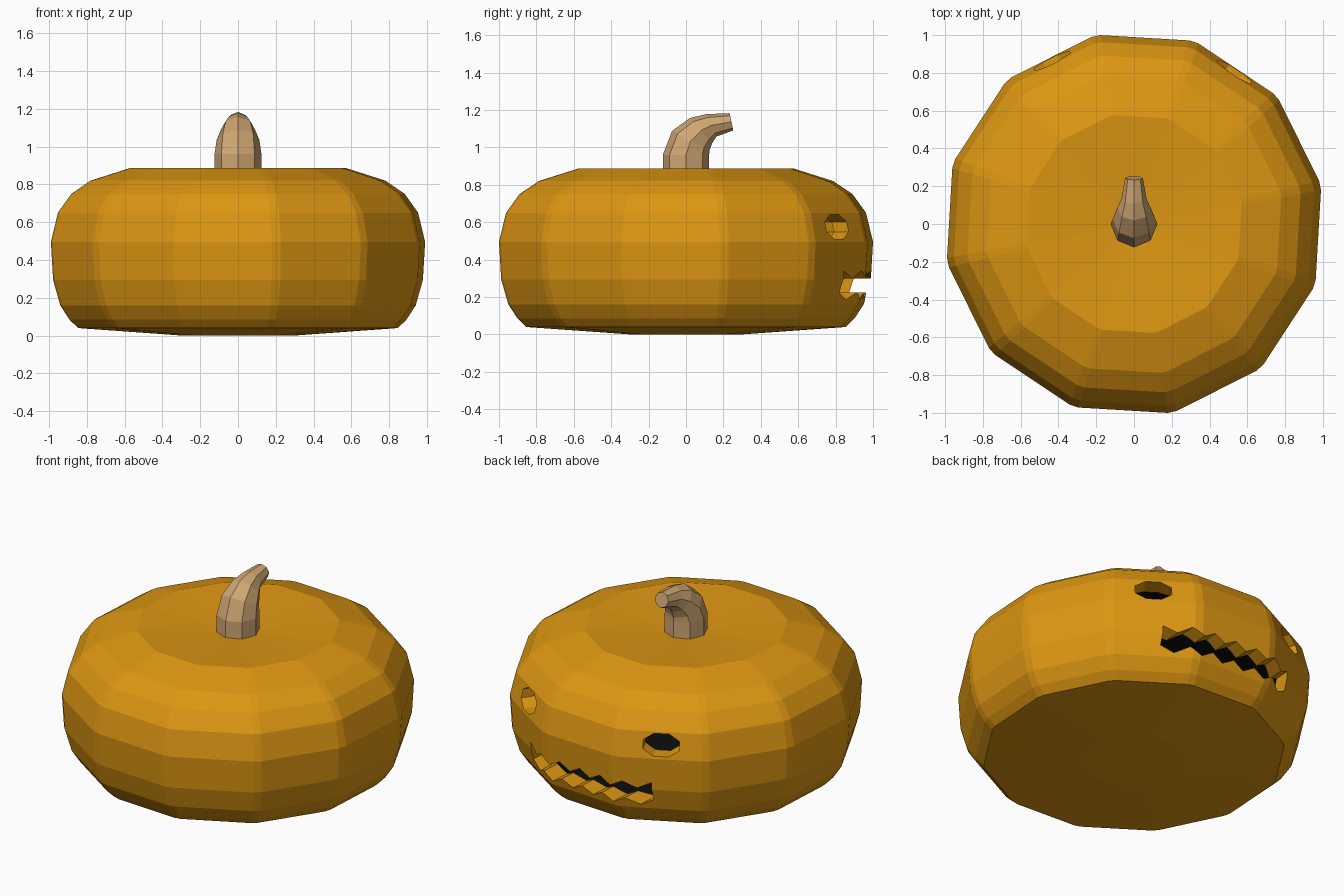
import bpy, bmesh, math
from mathutils import Matrix, Vector

if "Cube" in bpy.data.objects:
    bpy.data.objects.remove(bpy.data.objects["Cube"])


def material(name, rgb):
    m = bpy.data.materials.new(name)
    m.diffuse_color = (*rgb, 1)
    m.use_nodes = True
    m.node_tree.nodes["Principled BSDF"].inputs["Base Color"].default_value = m.diffuse_color
    return m


orange = material("pumpkin_orange", (0.72, 0.305, 0.006))
black = material("hollow_black", (0.004, 0.004, 0.004))
tan = material("stem_tan", (0.62, 0.38, 0.17))


def finish(bm, name, mats):
    me = bpy.data.meshes.new(name)
    bm.to_mesh(me)
    bm.free()
    ob = bpy.data.objects.new(name, me)
    bpy.context.collection.objects.link(ob)
    for m in mats:
        me.materials.append(m)
    return ob


def skin(bm, rings, mat=0, flip=False):
    """Closed skin through a list of equal rings of points."""
    rows = [[bm.verts.new(p) for p in r] for r in rings]
    n = len(rows[0])
    faces = [bm.faces.new((a[i], a[(i + 1) % n], b[(i + 1) % n], b[i]))
             for a, b in zip(rows, rows[1:]) for i in range(n)]
    faces += [bm.faces.new(rows[0][::-1]), bm.faces.new(rows[-1])]
    for f in faces:
        f.material_index = mat
        if flip:
            f.normal_flip()


# Pumpkin shell: twelve sides with narrow bevelled corners, hollow and black inside
FACE = 86.6  # direction of the carved face, degrees
angles = [math.radians(FACE + 15 + 30 * k + d) for k in range(12) for d in (-1.4, 1.4)]
profile = [(0.30, 0.0), (0.868, 0.04), (0.915, 0.085), (0.965, 0.16), (1.004, 0.295),
           (1.016, 0.495), (0.978, 0.65), (0.905, 0.75), (0.80, 0.82),
           (0.585, 0.887), (0.03, 0.848)]
inner = [(r - 0.09 if r > 0.1 else r, 0.45 + (z - 0.45) * 0.78) for r, z in profile]


def lathe(points):
    return [[(r * 0.99 * math.cos(a), r * math.sin(a), z) for a in angles] for r, z in points]


bm = bmesh.new()
skin(bm, lathe(profile))
skin(bm, lathe(inner), 1, True)
body = finish(bm, "pumpkin_shell", [orange, black])


# Carving cutters: outlines (sideways, z) swept along a direction
def cutter(name, outline, degrees):
    turn = Matrix.Rotation(math.radians(degrees), 3, 'Z')
    bm = bmesh.new()
    skin(bm, [[turn @ Vector((d, s, z)) for s, z in outline] for d in (0.6, 1.2)])
    bmesh.ops.recalc_face_normals(bm, faces=bm.faces)
    return finish(bm, name, [orange])


eye = [(0.105 * math.cos(k * math.pi / 4 + math.pi / 8) / math.cos(math.pi / 8),
        0.575 + 0.065 * math.sin(k * math.pi / 4 + math.pi / 8) / math.cos(math.pi / 8))
       for k in range(8)]
N = 12
step = [(-0.44 + 0.88 * i / N, 0.02 * (-1) ** i) for i in range(N + 1)]
mouth = [(s, 0.205 + h) for s, h in step] + [(s, 0.32 + h) for s, h in reversed(step)]

cutters = [cutter("eye_cutter_right", eye, FACE - 30),
           cutter("eye_cutter_left", eye, FACE + 30),
           cutter("mouth_cutter", mouth, FACE)]
bpy.context.view_layer.objects.active = body
for c in cutters:
    c.hide_render = True
    mod = body.modifiers.new(c.name, 'BOOLEAN')
    mod.operation = 'DIFFERENCE'
    mod.solver = 'EXACT'
    mod.object = c
    bpy.ops.object.modifier_apply(modifier=mod.name)
for c in cutters:
    bpy.data.objects.remove(c)

# Stem: eight-sided, tapering and bending backwards (y, z, radius, tilt)
path = [(0, 0.82, 0.124, 0), (0, 0.96, 0.124, 0), (0.025, 1.035, 0.113, 28),
        (0.08, 1.09, 0.09, 48), (0.135, 1.118, 0.066, 65), (0.243, 1.137, 0.047, 78)]
rings = []
for y, z, r, tilt in path:
    rot = Matrix.Rotation(-math.radians(tilt), 3, 'X')
    rings.append([rot @ Vector((r * math.cos(k * math.pi / 4), r * math.sin(k * math.pi / 4), 0))
                  + Vector((0, y, z)) for k in range(8)])
bm = bmesh.new()
skin(bm, rings)
finish(bm, "stem", [tan])
